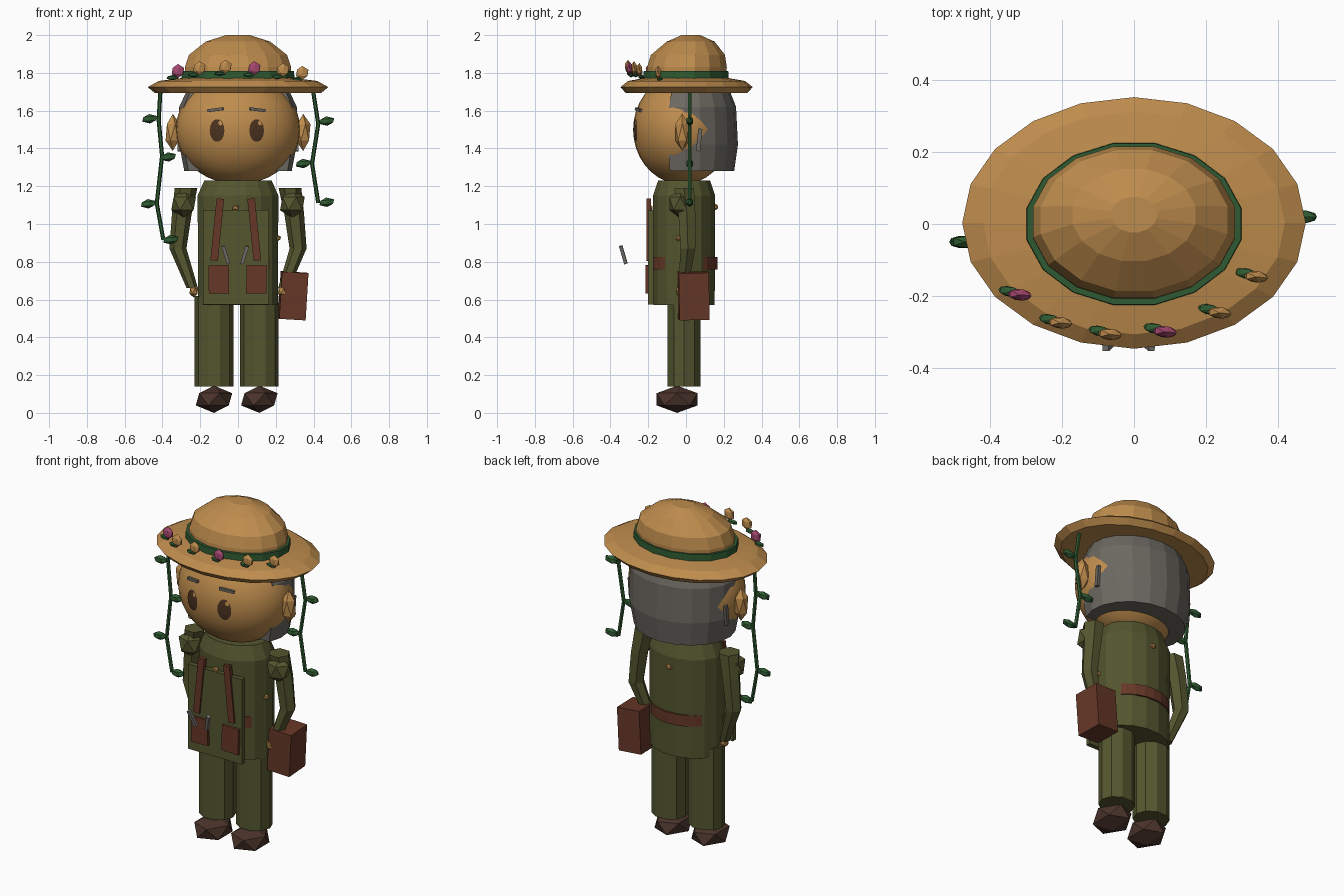
import bpy, bmesh, math
from mathutils import Vector, Matrix, Euler

if "Cube" in bpy.data.objects:
    bpy.data.objects.remove(bpy.data.objects["Cube"])


def mat(name, r, g, b):
    m = bpy.data.materials.new(name)
    m.diffuse_color = [(c / 255 / 12.92 if c < 11 else ((c / 255 + 0.055) / 1.055) ** 2.4)
                       for c in (r, g, b)] + [1]
    m.use_nodes = True
    m.node_tree.nodes["Principled BSDF"].inputs["Base Color"].default_value = m.diffuse_color
    return m


TAN = mat("tan", 190, 140, 77)
OLIVE = mat("olive", 84, 86, 47)
BROWN = mat("red_brown", 102, 55, 39)
SHOE = mat("dark_brown", 74, 51, 43)
GREEN = mat("leaf_green", 47, 91, 50)
PINK = mat("pink", 165, 72, 112)
GREY = mat("hair_grey", 108, 104, 97)
STEEL = mat("steel", 125, 122, 118)
EYE = mat("eye_brown", 75, 51, 32)


def finish(name, bm, m, smooth=False):
    bmesh.ops.recalc_face_normals(bm, faces=bm.faces)
    me = bpy.data.meshes.new(name)
    bm.to_mesh(me)
    bm.free()
    me.materials.append(m)
    ob = bpy.data.objects.new(name, me)
    bpy.context.collection.objects.link(ob)
    for p in me.polygons:
        p.use_smooth = smooth
    return ob


def place(loc, size, rot=(0, 0, 0)):
    return Matrix.Translation(loc) @ Euler(rot).to_matrix().to_4x4() @ Matrix.Diagonal((*size, 1))


def box(name, loc, size, m, rot=(0, 0, 0)):
    bm = bmesh.new()
    bmesh.ops.create_cube(bm, size=1, matrix=place(loc, size, rot))
    return finish(name, bm, m)


def ball(name, loc, size, m, rot=(0, 0, 0), sub=1):
    bm = bmesh.new()
    bmesh.ops.create_icosphere(bm, subdivisions=sub, radius=1, matrix=place(loc, size, rot))
    return finish(name, bm, m)


def loft(name, rings, sides, m, cx=0, phase=0.0, arc=2 * math.pi):
    """Stack of ellipses (z, rx, ry, cy), capped at both ends."""
    bm = bmesh.new()
    closed = arc > 6.28
    n = sides if closed else sides + 1
    rows = []
    for z, rx, ry, cy in rings:
        angles = [phase + arc * i / sides for i in range(n)]
        rows.append([bm.verts.new((cx + rx * math.cos(a), cy + ry * math.sin(a), z)) for a in angles])
    for a, b in zip(rows, rows[1:]):
        for i in range(n):
            j = (i + 1) % n
            bm.faces.new((a[i], a[j], b[j], b[i]))
    bm.faces.new(rows[0])
    bm.faces.new(rows[-1])
    return finish(name, bm, m)


def tube(name, pts, radii, sides, m):
    """Faceted limb or stem along a path."""
    bm = bmesh.new()
    rows = []
    for p, r in zip(pts, radii):
        rows.append([bm.verts.new((p[0] + r * math.cos(2 * math.pi * i / sides),
                                   p[1] + r * math.sin(2 * math.pi * i / sides), p[2]))
                     for i in range(sides)])
    for a, b in zip(rows, rows[1:]):
        for i in range(sides):
            j = (i + 1) % sides
            bm.faces.new((a[i], a[j], b[j], b[i]))
    bm.faces.new(rows[0])
    bm.faces.new(rows[-1])
    return finish(name, bm, m)


# Head
HC, HR = Vector((0, -0.02, 1.50)), Vector((0.33, 0.26, 0.29))
bm = bmesh.new()
bmesh.ops.create_uvsphere(bm, u_segments=32, v_segments=18, radius=1, matrix=place(HC, HR))
finish("head", bm, TAN, True)


def face_y(x, z):
    k = 1 - (x / HR.x) ** 2 - ((z - HC.z) / HR.z) ** 2
    return HC.y - HR.y * math.sqrt(max(k, 0))


def face_patch(name, x, z, rx, rz, lift, m):
    """Thin ellipse laid on the face."""
    bm = bmesh.new()
    mid = bm.verts.new((x, face_y(x, z) - lift, z))
    prev = None
    for s in (0.5, 1):
        row = []
        for i in range(14):
            a = 2 * math.pi * i / 14
            px, pz = x + s * rx * math.cos(a), z + s * rz * math.sin(a)
            row.append(bm.verts.new((px, face_y(px, pz) - lift, pz)))
        for i in range(14):
            j = (i + 1) % 14
            bm.faces.new((mid, row[i], row[j]) if prev is None else (prev[i], row[i], row[j], prev[j]))
        prev = row
    ob = finish(name, bm, m)
    if sum(p.normal.y for p in ob.data.polygons) > 0:
        ob.data.flip_normals()


# Eyes, brows and ears
for s, side in ((-1, "left"), (1, "right")):
    ex = s * 0.105 - 0.006
    face_patch(side + "_eye", ex, 1.495, 0.039, 0.061, 0.004, EYE)
    face_patch(side + "_eye_glint", ex + 0.018, 1.535, 0.011, 0.013, 0.007, TAN)
    bx = s * 0.112 - 0.008
    box(side + "_brow", (bx, face_y(bx, 1.605) - 0.003, 1.605), (0.085, 0.016, 0.015), GREY,
        (0, s * 0.12, s * 0.3))
    ball(side + "_ear", (s * 0.345, -0.02, 1.485), (0.043, 0.042, 0.098), TAN)
    box(side + "_hair_strand", (s * 0.312, 0.07, 1.445), (0.016, 0.022, 0.12), GREY, (-0.1, 0, 0))

# Hair: back shell with an open front
loft("hair", [(1.28, 0.285, 0.245, 0.01), (1.42, 0.312, 0.265, 0.01),
              (1.62, 0.312, 0.255, 0.01), (1.71, 0.27, 0.22, 0.01)],
     12, GREY, phase=-0.4, arc=math.pi + 0.8)

# Hat
loft("hat_brim", [(1.70, 0.24, 0.18, 0), (1.693, 0.44, 0.322, 0.003), (1.725, 0.478, 0.35, 0.003),
                  (1.757, 0.42, 0.31, 0.003), (1.775, 0.28, 0.21, 0)], 20, TAN)
loft("hat_crown", [(1.75, 0.287, 0.217, 0), (1.83, 0.287, 0.215, 0.005), (1.895, 0.265, 0.20, 0.01),
                   (1.965, 0.175, 0.13, 0.025), (2.0, 0.065, 0.05, 0.026)],
     16, TAN, phase=math.pi / 16)
loft("hat_band", [(1.755, 0.305, 0.23, 0), (1.81, 0.303, 0.228, 0)], 16, GREEN, phase=math.pi / 16)

# Hat flowers
for i, (x, y, z, m) in enumerate(((-0.318, -0.197, 1.81, PINK), (-0.205, -0.275, 1.825, TAN),
                                  (-0.067, -0.307, 1.832, TAN), (0.086, -0.3, 1.825, PINK),
                                  (0.238, -0.247, 1.815, TAN), (0.34, -0.147, 1.80, TAN))):
    ball(f"flower_{i}", (x, y, z), (0.037, 0.018, 0.037), m, (0, 0, -0.1))
    ball(f"flower_leaf_{i}", (x - 0.028, y + 0.009, z - 0.035), (0.036, 0.016, 0.014), GREEN, (0, 0, -0.2))

# Hanging vines: stem path, then leaves
vines = {"left": (-0.05, ((-0.41, 1.72), (-0.42, 1.55), (-0.402, 1.36), (-0.43, 1.11), (-0.395, 0.915)),
                  ((-0.468, 1.557), (-0.368, 1.355), (-0.475, 1.107), (-0.357, 0.917))),
         "right": (0.02, ((0.395, 1.72), (0.425, 1.53), (0.392, 1.32), (0.425, 1.11)),
                   ((0.47, 1.545), (0.345, 1.32), (0.47, 1.115)))}
for side, (y, stem, leaves) in vines.items():
    tube(side + "_vine", [(x, y, z) for x, z in stem], [0.011] * len(stem), 6, GREEN)
    for i, (x, z) in enumerate(leaves):
        ball(f"{side}_vine_leaf_{i}", (x, y, z), (0.045, 0.02, 0.025), GREEN, (0, -0.1, 0))

# Torso and belt
loft("torso", [(0.57, 0.215, 0.165, -0.01), (1.15, 0.218, 0.168, -0.01), (1.23, 0.182, 0.14, -0.01)],
     16, OLIVE, phase=math.pi / 16)
loft("belt", [(0.76, 0.208, 0.176, -0.01), (0.825, 0.208, 0.176, -0.01)], 24, BROWN)

# Apron, straps, pockets and tools
box("apron", (-0.01, -0.186, 0.825), (0.35, 0.028, 0.5), OLIVE)
for s, side in ((-1, "left"), (1, "right")):
    box(side + "_strap", (s * 0.098 - 0.012, -0.197, 0.97), (0.04, 0.024, 0.33), BROWN, (0, -s * 0.1, 0))
    box(side + "_pocket", (s * 0.1 - 0.002, -0.206, 0.707), (0.108, 0.018, 0.15), BROWN, (0, s * 0.02, 0))
    box(side + "_tool", (s * 0.05 - 0.015, -0.332, 0.837), (0.018, 0.018, 0.1), STEEL, (0.27, s * 0.3, 0))

# Buttons
for name, loc in (("front", (-0.012, -0.19, 1.085)), ("back", (0, 0.157, 1.09)), ("side", (0.21, -0.04, 0.925))):
    ball(name + "_button", loc, (0.02, 0.016, 0.016), TAN)

# Arms, hands, legs and shoes
for s, side in ((-1, "left"), (1, "right")):
    ball(side + "_shoulder", (s * 0.288, -0.03, 1.108), (0.073, 0.068, 0.078), OLIVE)
    tube(side + "_arm", [(s * 0.275, -0.01, 1.19), (s * 0.298, 0.005, 1.05), (s * 0.318, 0.01, 0.87),
                         (s * 0.242, -0.015, 0.66)], [0.06, 0.052, 0.045, 0.03], 6, OLIVE)
    ball(side + "_hand", (s * 0.234, -0.025, 0.645), (0.026, 0.03, 0.034), TAN)
    cx = s * 0.12 - 0.007
    loft(side + "_leg", [(0.14, 0.102, 0.092, -0.01), (0.62, 0.102, 0.092, -0.01)], 10, OLIVE, cx=cx)
    ball(side + "_shoe", (cx, -0.047, 0.072), (0.108, 0.128, 0.072), SHOE)

# Bag carried in the hand
box("bag", (0.292, 0.04, 0.62), (0.14, 0.16, 0.25), BROWN, (0.02, 0.06, 0.05))
